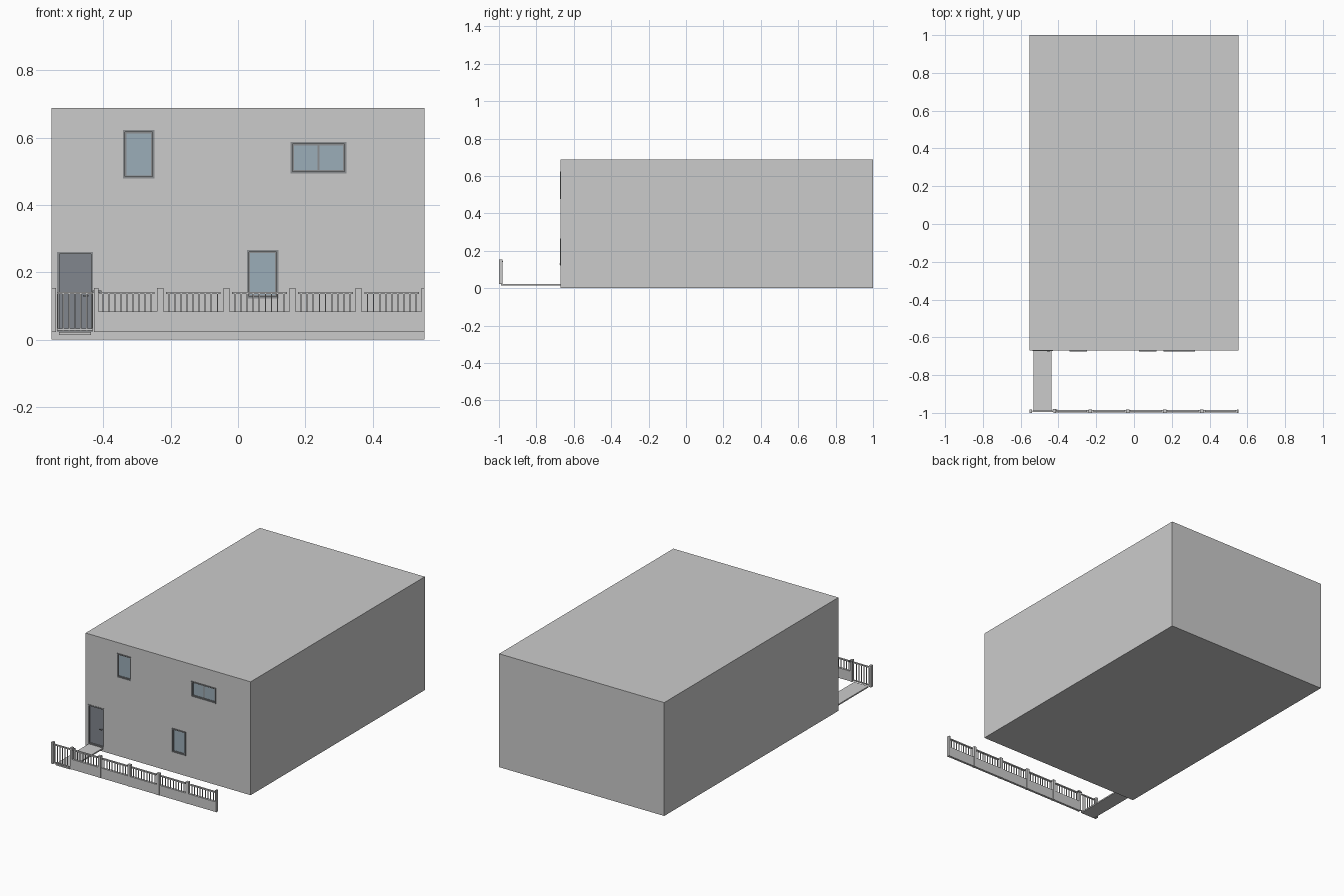
import bpy, bmesh
from mathutils import Vector

if "Cube" in bpy.data.objects:
    bpy.data.objects.remove(bpy.data.objects["Cube"])


def mat(name, col):
    m = bpy.data.materials.new(name)
    m.diffuse_color = (*col, 1)
    m.use_nodes = True
    m.node_tree.nodes["Principled BSDF"].inputs["Base Color"].default_value = m.diffuse_color
    return m


GLASS = mat("glass", (0.33, 0.42, 0.48))
DOOR = mat("door_paint", (0.22, 0.24, 0.27))
FRAME = mat("frame_grey", (0.26, 0.27, 0.28))


def boxes(name, items, material=None):
    """One object made of boxes given as (x0, x1, y0, y1, z0, z1)."""
    bm = bmesh.new()
    for x0, x1, y0, y1, z0, z1 in items:
        lo, hi = Vector((x0, y0, z0)), Vector((x1, y1, z1))
        for v in bmesh.ops.create_cube(bm, size=1)["verts"]:
            v.co = Vector((v.co[i] + 0.5) * (hi[i] - lo[i]) + lo[i] for i in range(3))
    me = bpy.data.meshes.new(name)
    bm.to_mesh(me)
    bm.free()
    ob = bpy.data.objects.new(name, me)
    bpy.context.collection.objects.link(ob)
    if material:
        me.materials.append(material)
    return ob


def cut(ob, items):
    """Subtract boxes from an object and bake the result."""
    for it in items:
        c = boxes("cutter", [it])
        c.hide_render = True
        m = ob.modifiers.new("cut", "BOOLEAN")
        m.operation, m.solver, m.object = "DIFFERENCE", "EXACT", c
        bpy.context.view_layer.objects.active = ob
        bpy.ops.object.modifier_apply(modifier=m.name)
        bpy.data.objects.remove(c)


def border(x0, x1, z0, z1, w, y0, y1):
    """Four bars around a rectangle."""
    return [(x0, x0 + w, y0, y1, z0, z1), (x1 - w, x1, y0, y1, z0, z1),
            (x0 + w, x1 - w, y0, y1, z0, z0 + w), (x0 + w, x1 - w, y0, y1, z1 - w, z1)]


# Building dimensions
X, Y0, Y1, T = 0.554, -0.67, 1.0, 0.02
door = (-0.537, -0.430, 0.022, 0.261)
windows = {"upper_left_window": (-0.341, -0.248, 0.478, 0.623),
           "upper_right_window": (0.156, 0.322, 0.494, 0.587),
           "lower_window": (0.026, 0.120, 0.122, 0.267)}


def hole(r, e=0.002):
    return (r[0] + e, r[1] - e, Y0 - 0.05, Y0 + 0.04, r[2] + e, r[3] - e)


# Slabs
for name, z0, z1 in (("ground_slab", 0, 0.022), ("middle_slab", 0.356, 0.377), ("roof_slab", 0.668, 0.688)):
    boxes(name, [(-X, X, Y0, Y1, z0, z1)])

# Hollow storeys with openings
for name, z0, z1, openings in (
        ("ground_floor_walls", 0.022, 0.356, [windows["lower_window"], door]),
        ("upper_floor_walls", 0.377, 0.668, [windows["upper_left_window"], windows["upper_right_window"]])):
    w = boxes(name, [(-X, X, Y0, Y1, z0, z1)])
    cut(w, [(-X + T * 0.7, X - T * 0.7, Y0 + T, Y1 - T, z0 - 0.01, z1 + 0.01)] + [hole(o) for o in openings])

# Windows: outer frame, sash and glass
for name, (x0, x1, z0, z1) in windows.items():
    parts = border(x0, x1, z0, z1, 0.006, Y0 - 0.004, Y0 + 0.014)
    parts += border(x0 + 0.006, x1 - 0.006, z0 + 0.006, z1 - 0.006, 0.004, Y0 + 0.001, Y0 + 0.012)
    if x1 - x0 > 0.12:
        xm = (x0 + x1) / 2
        parts.append((xm - 0.003, xm + 0.003, Y0 + 0.001, Y0 + 0.012, z0 + 0.01, z1 - 0.01))
    boxes(name + "_frame", parts, FRAME)
    boxes(name + "_glass", [(x0 + 0.008, x1 - 0.008, Y0 + 0.004, Y0 + 0.008, z0 + 0.008, z1 - 0.008)], GLASS)

# Door, frame and handle
x0, x1, z0, z1 = door
boxes("door_frame", border(x0, x1, z0, z1, 0.007, Y0 - 0.002, Y0 + 0.018), FRAME)
boxes("door_leaf", [(x0 + 0.007, x1 - 0.007, Y0 + 0.006, Y0 + 0.014, z0 + 0.007, z1 - 0.007)], DOOR)
boxes("door_handle", [(x1 - 0.018, x1 - 0.014, Y0 - 0.003, Y0 + 0.006, 0.128, 0.132),
                      (x1 - 0.030, x1 - 0.014, Y0 - 0.006, Y0 - 0.003, 0.128, 0.132)], FRAME)

# Path to the door
boxes("path", [(-0.532, -0.437, -0.99, Y0, 0.014, 0.022)])

# Fence wall and posts
FY = -0.991
boxes("fence_wall", [(-0.427, X, FY - 0.007, FY + 0.007, 0.022, 0.083)])
posts = [(-X, -0.541), (-0.427, -0.414), (0.545, X)]
posts += [(c - 0.009, c + 0.009) for c in (-0.231, -0.034, 0.162, 0.358)]
boxes("fence_posts", [(a, b, -1.0, -0.982, 0.022, 0.153) for a, b in posts])

# Railing panels between posts
rails = []
for i in range(5):
    a = -0.411 + i * 0.1965
    b = a + 0.163
    rails.append((a, b, FY - 0.005, FY + 0.005, 0.135, 0.142))
    for k in range(9):
        c = a + 0.0095 + k * 0.018
        rails.append((c - 0.002, c + 0.002, FY - 0.002, FY + 0.002, 0.083, 0.136))
boxes("fence_railings", rails)

# Gate with bars and latch
gate = [(-0.538, -0.430, FY - 0.004, FY + 0.004, 0.135, 0.142),
        (-0.538, -0.430, FY - 0.003, FY + 0.003, 0.027, 0.033)]
for k in range(7):
    c = -0.536 + k * 0.0173
    gate.append((c - 0.002, c + 0.002, FY - 0.002, FY + 0.002, 0.025, 0.137))
boxes("gate", gate)
boxes("gate_latch", [(-0.432, -0.405, FY + 0.008, FY + 0.012, 0.140, 0.146)], FRAME)
